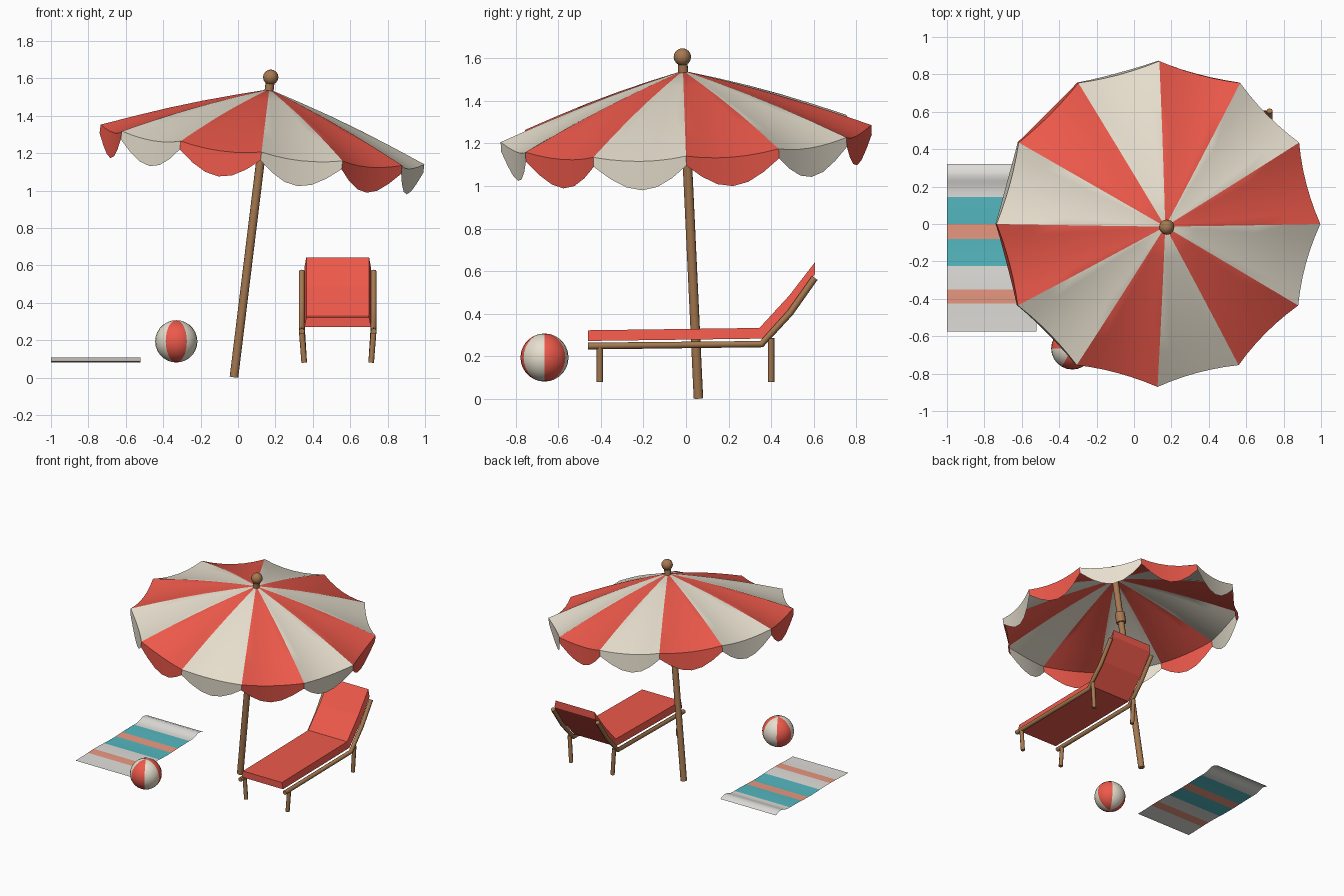
import bpy, bmesh, math
from mathutils import Vector

if "Cube" in bpy.data.objects:
    bpy.data.objects.remove(bpy.data.objects["Cube"])


def mat(name, r, g, b):
    m = bpy.data.materials.new(name)
    m.diffuse_color = (r, g, b, 1)
    m.use_nodes = True
    m.node_tree.nodes["Principled BSDF"].inputs["Base Color"].default_value = m.diffuse_color
    return m


RED = mat("red fabric", 0.85, 0.10, 0.07)
CREAM = mat("cream fabric", 0.80, 0.74, 0.62)
WOOD = mat("wood", 0.38, 0.19, 0.08)
WHITE = mat("towel white", 0.74, 0.73, 0.70)
TEAL = mat("towel teal", 0.09, 0.48, 0.53)
SALMON = mat("towel salmon", 0.82, 0.32, 0.22)


def mesh_object(name, bm, mats, angle=None):
    me = bpy.data.meshes.new(name)
    bm.to_mesh(me)
    bm.free()
    ob = bpy.data.objects.new(name, me)
    bpy.context.collection.objects.link(ob)
    for m in mats:
        me.materials.append(m)
    if angle:
        smooth(ob, angle)
    return ob


def smooth(ob, angle):
    bpy.ops.object.select_all(action='DESELECT')
    ob.select_set(True)
    bpy.context.view_layer.objects.active = ob
    bpy.ops.object.shade_smooth_by_angle(angle=math.radians(angle))


def rod(name, points, radius, res=2):
    cu = bpy.data.curves.new(name, 'CURVE')
    cu.dimensions = '3D'
    cu.bevel_depth = radius
    cu.bevel_resolution = res
    cu.use_fill_caps = True
    sp = cu.splines.new('POLY')
    sp.points.add(len(points) - 1)
    for p, co in zip(sp.points, points):
        p.co = (*co, 1)
    ob = bpy.data.objects.new(name, cu)
    bpy.context.collection.objects.link(ob)
    cu.materials.append(WOOD)
    bpy.ops.object.select_all(action='DESELECT')
    ob.select_set(True)
    bpy.context.view_layer.objects.active = ob
    bpy.ops.object.convert(target='MESH')
    smooth(bpy.context.object, 50)


def sphere(name, centre, radius, segs, rings, mats, pick=None):
    bm = bmesh.new()
    bmesh.ops.create_uvsphere(bm, u_segments=segs, v_segments=rings, radius=radius)
    if pick:
        for f in bm.faces:
            c = f.calc_center_median()
            f.material_index = pick(math.degrees(math.atan2(c.y, c.x)) % 360)
    bmesh.ops.translate(bm, verts=bm.verts, vec=centre)
    mesh_object(name, bm, mats, 60)


# Tilted umbrella frame
AXIS = Vector((0.1225, -0.047, 1)).normalized()
APEX = Vector((0.167, -0.014, 1.542))
SIDE = Vector((1, 0, -AXIS.x / AXIS.z)).normalized()
FWD = AXIS.cross(SIDE)
R, H, N, U, V = 0.872, 0.298, 12, 6, 5


def along(d):
    return APEX + AXIS * d


def rib(i, t):
    a = math.tau * i / N
    return (APEX + (SIDE * math.cos(a) + FWD * math.sin(a)) * R * t
            - AXIS * (H * t - 0.015 * math.sin(math.pi * t)))


def panel(i, u, t):
    p = rib(i, t).lerp(rib(i + 1, t), u)
    sag = 4 * u * (1 - u) * t * t
    a = math.tau * (i + 0.5) / N
    return p - AXIS * 0.024 * sag - (SIDE * math.cos(a) + FWD * math.sin(a)) * 0.016 * sag


def hem(i, u, k):
    return panel(i, u, 1) - AXIS * k * (0.045 + 0.092 * math.sin(math.pi * u))


def panels(name, point, rows):
    bm = bmesh.new()
    for i in range(N):
        grid = [[bm.verts.new(point(i, u / U, v / rows)) for u in range(U + 1)]
                for v in range(rows + 1)]
        for v in range(rows):
            for u in range(U):
                f = bm.faces.new((grid[v][u], grid[v + 1][u], grid[v + 1][u + 1], grid[v][u + 1]))
                f.material_index = i % 2
    bmesh.ops.remove_doubles(bm, verts=bm.verts, dist=1e-5)
    mesh_object(name, bm, [RED, CREAM], 25)


panels("canopy", panel, V)
panels("scalloped_valance", hem, 2)

# Pole, hub, collar and finial
foot = APEX - AXIS * ((APEX.z - 0.003) / AXIS.z)
rod("pole", [foot, along(0.01)], 0.023, 3)
rod("pole_hub", [along(-0.36), along(-0.28)], 0.036, 3)
rod("top_collar", [along(-0.01), along(0.03)], 0.024, 3)
sphere("finial", along(0.065), 0.041, 12, 8, [WOOD])

# Lounger frame, mirrored about its centre line
CX = 0.533
for side, s in (("left", -1), ("right", 1)):
    x = CX + s * 0.192
    rod(side + "_rail", [(x, -0.46, 0.248), (x, 0.355, 0.257), (x, 0.49, 0.405), (x, 0.605, 0.568)], 0.016)
    for part, y, z in (("front", -0.405, 0.245), ("back", 0.40, 0.285)):
        rod(f"{side}_{part}_leg", [(x, y, z), (CX + s * 0.179, y, 0.08)], 0.015)

# Lounger cushion, slightly wider underneath
top = [(-0.46, 0.322), (0.345, 0.333), (0.485, 0.485), (0.607, 0.643)]
low = [(-0.46, 0.272), (0.36, 0.283), (0.497, 0.428), (0.607, 0.588)]
bm = bmesh.new()
rings = []
for (ty, tz), (ly, lz) in zip(top, low):
    rings.append([bm.verts.new(c) for c in ((CX - 0.168, ty, tz), (CX + 0.168, ty, tz),
                                            (CX + 0.178, ly, lz), (CX - 0.178, ly, lz))])
for a, b in zip(rings, rings[1:]):
    for k in range(4):
        bm.faces.new((a[k], a[(k + 1) % 4], b[(k + 1) % 4], b[k]))
bm.faces.new(rings[0])
bm.faces.new(rings[-1])
bmesh.ops.recalc_face_normals(bm, faces=bm.faces)
mesh_object("cushion", bm, [RED])

# Beach ball with six panels
sphere("beach_ball", Vector((-0.33, -0.665, 0.194)), 0.113, 24, 14, [RED, CREAM],
       lambda a: int(a // 60) % 2)

# Striped towel with a ruffled back end
stripes = [(-0.575, -0.425, 0), (-0.425, -0.35, 2), (-0.35, -0.225, 0), (-0.225, -0.08, 1),
           (-0.08, 0, 2), (0, 0.145, 1), (0.145, 0.32, 0)]


def towel_z(y):
    ruffle = 0.026 * math.exp(-((y - 0.265) / 0.055) ** 2)
    return 0.085 + 0.003 * math.sin(y * 14) + ruffle


bm = bmesh.new()
for y0, y1, m in stripes:
    n = 8 if y1 > 0.3 else 3
    ys = [y0 + (y1 - y0) * k / n for k in range(n + 1)]
    for a, b in zip(ys, ys[1:]):
        f = bm.faces.new([bm.verts.new((x, y, towel_z(y))) for x, y in
                          ((-1.0, a), (-0.52, a), (-0.52, b), (-1.0, b))])
        f.material_index = m
bmesh.ops.remove_doubles(bm, verts=bm.verts, dist=1e-5)
mesh_object("towel", bm, [WHITE, TEAL, SALMON], 40)
